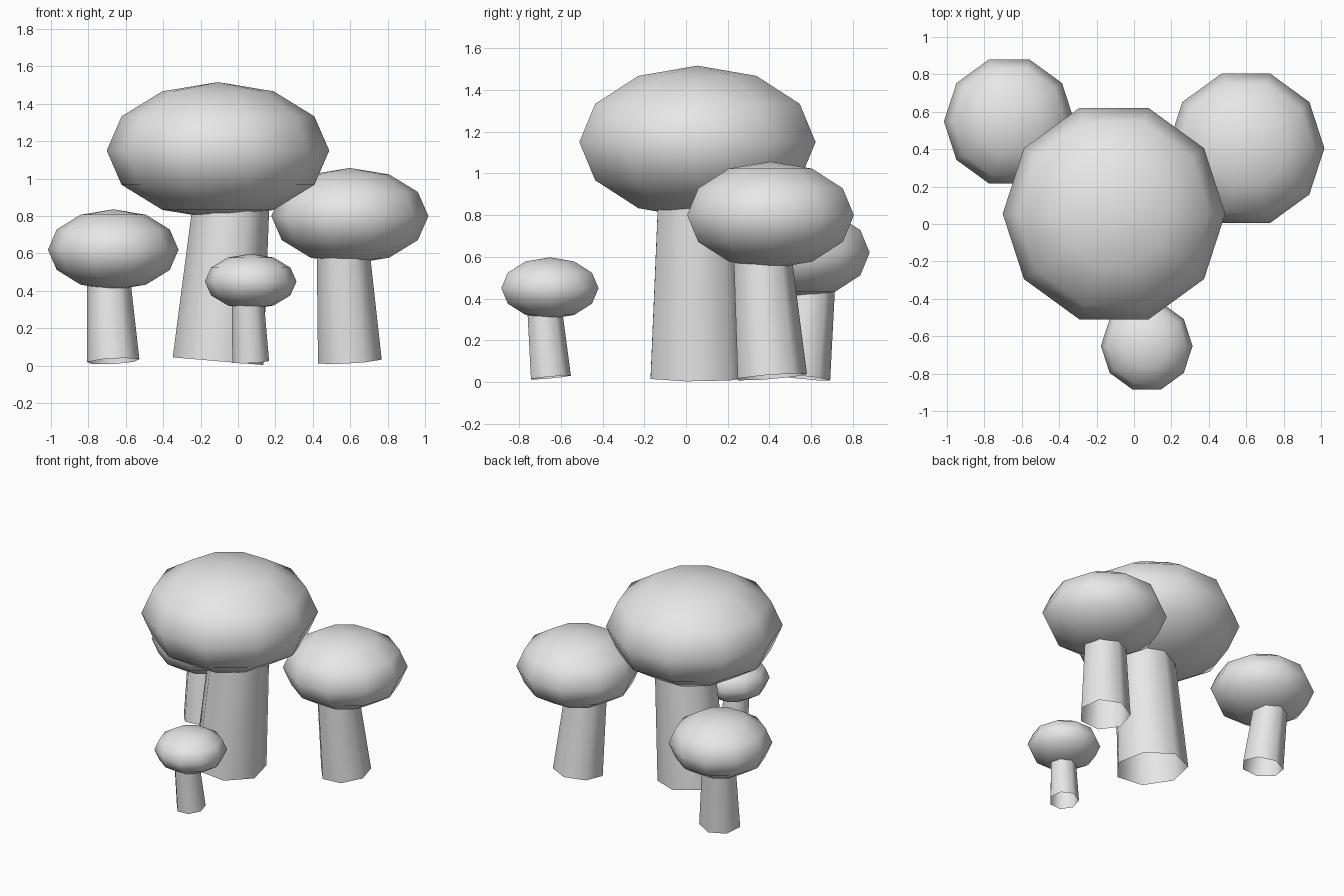
import bpy
import bmesh
import math
from mathutils import Matrix, Vector

default = bpy.data.objects.get("Cube")
if default:
    bpy.data.objects.remove(default, do_unlink=True)

# One plain grey for everything
grey = bpy.data.materials.new("plain_grey")
grey.use_nodes = True
colour = (0.8, 0.8, 0.8, 1.0)
grey.diffuse_color = colour
grey.node_tree.nodes["Principled BSDF"].inputs["Base Color"].default_value = colour


def add_object(name, bm):
    mesh = bpy.data.meshes.new(name)
    bmesh.ops.recalc_face_normals(bm, faces=bm.faces)
    for face in bm.faces:
        face.smooth = True
    bm.to_mesh(mesh)
    bm.free()
    mesh.materials.append(grey)
    obj = bpy.data.objects.new(name, mesh)
    bpy.context.collection.objects.link(obj)
    return obj


def add_cap(name, centre, radius, half_height):
    # Squashed ten-sided ball with a corner towards the back
    bm = bmesh.new()
    bmesh.ops.create_uvsphere(bm, u_segments=10, v_segments=6, radius=1)
    place = (Matrix.Translation(centre)
             @ Matrix.Diagonal((radius, radius, half_height, 1))
             @ Matrix.Rotation(math.pi / 2, 4, "Z"))
    bmesh.ops.transform(bm, matrix=place, verts=bm.verts)
    add_object(name, bm)


def add_stem(name, base, lean, length, r_base, r_top):
    # Seven-sided tapered tube, open underneath, tilted about its base
    bm = bmesh.new()
    rings = []
    for radius, z in ((r_base, 0), (r_top, length)):
        rings.append([bm.verts.new((-radius * math.sin(math.tau * i / 7),
                                    radius * math.cos(math.tau * i / 7), z))
                      for i in range(7)])
    low, high = rings
    for i in range(7):
        j = (i + 1) % 7
        bm.faces.new((low[i], low[j], high[j], high[i]))
    tilt = Vector((0, 0, 1)).rotation_difference(Vector((*lean, 1)))
    place = Matrix.Translation(base) @ tilt.to_matrix().to_4x4()
    bmesh.ops.transform(bm, matrix=place, verts=bm.verts)
    add_object(name, bm)


# name, x, y, cap z, cap radius, cap half height, base z, lean, stem radii
mushrooms = (
    ("large", -0.107, 0.055, 1.15, 0.595, 0.366, 0.024, (0.084, 0.0), 0.249, 0.21),
    ("medium_left", 0.598, 0.405, 0.80, 0.42, 0.257, 0.025, (-0.061, -0.078), 0.175, 0.146),
    ("medium_right", -0.667, 0.548, 0.62, 0.349, 0.216, 0.024, (-0.058, 0.108), 0.1435, 0.12),
    ("small_front", 0.068, -0.652, 0.45, 0.245, 0.148, 0.022, (-0.046, -0.09), 0.101, 0.088),
)

for name, x, y, cap_z, cap_r, cap_h, base_z, lean, r0, r1 in mushrooms:
    add_cap(name + "_cap", (x, y, cap_z), cap_r, cap_h)
    add_stem(name + "_stem", (x, y, base_z), lean, cap_z - 0.8 * cap_h - base_z, r0, r1)
